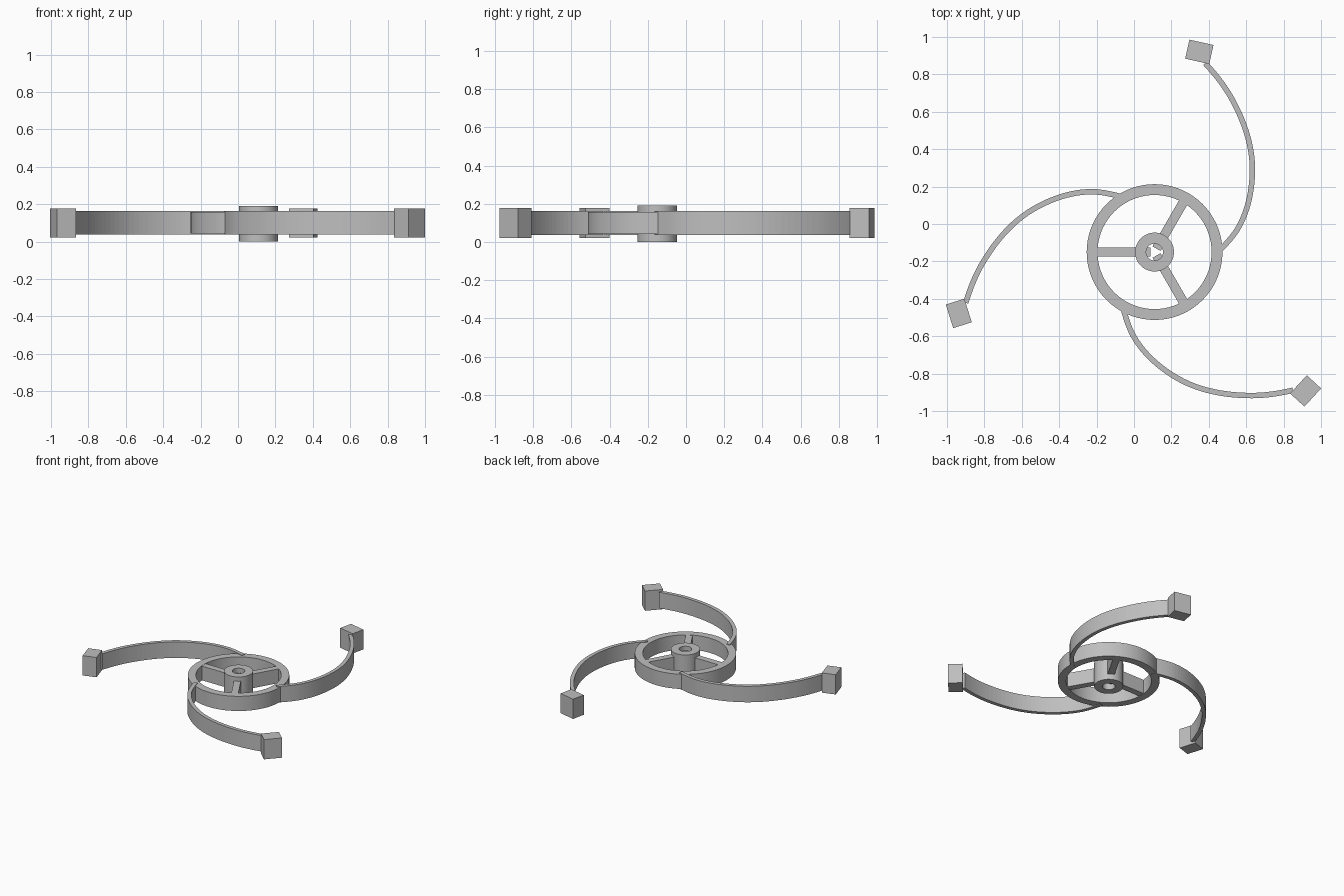
import bpy, bmesh, math
from mathutils import Vector, Matrix
from mathutils.geometry import interpolate_bezier

cube = bpy.data.objects.get("Cube")
if cube:
    bpy.data.objects.remove(cube, do_unlink=True)

CENTRE = Vector((0.11, -0.15, 0))
THIRD = math.tau / 3

grey = bpy.data.materials.new("plain_grey")
grey.use_nodes = True
colour = (0.52, 0.52, 0.52, 1)
grey.diffuse_color = colour
grey.node_tree.nodes["Principled BSDF"].inputs["Base Color"].default_value = colour


def finish(name, bm, turn=0.0):
    """Turn the part about the hub axis and add it to the scene."""
    bmesh.ops.recalc_face_normals(bm, faces=bm.faces)
    bm.transform(Matrix.Translation(CENTRE) @ Matrix.Rotation(turn, 4, "Z"))
    mesh = bpy.data.meshes.new(name)
    bm.to_mesh(mesh)
    bm.free()
    mesh.materials.append(grey)
    obj = bpy.data.objects.new(name, mesh)
    bpy.context.collection.objects.link(obj)
    return obj


def sweep(sections, closed):
    """Join four-cornered cross-sections into a solid."""
    bm = bmesh.new()
    rings = [[bm.verts.new(p) for p in s] for s in sections]
    pairs = list(zip(rings, rings[1:]))
    if closed:
        pairs.append((rings[-1], rings[0]))
    else:
        bm.faces.new(rings[0])
        bm.faces.new(rings[-1])
    for a, b in pairs:
        for i in range(4):
            j = (i + 1) % 4
            bm.faces.new((a[i], a[j], b[j], b[i]))
    return bm


def section(inner, outer, low, high):
    return [(*inner, low), (*outer, low), (*outer, high), (*inner, high)]


def direction(angle):
    return Vector((math.cos(angle), math.sin(angle)))


def tube(name, r_in, r_out, low, high, sides):
    dirs = [direction(math.tau * i / sides) for i in range(sides)]
    obj = finish(name, sweep([section(d * r_in, d * r_out, low, high) for d in dirs], True))
    bpy.ops.object.select_all(action="DESELECT")
    obj.select_set(True)
    bpy.context.view_layer.objects.active = obj
    bpy.ops.object.shade_smooth_by_angle(angle=math.radians(30))


def box(name, size, centre, turn):
    bm = bmesh.new()
    bmesh.ops.create_cube(bm, size=1)
    bmesh.ops.scale(bm, vec=size, verts=bm.verts)
    bmesh.ops.translate(bm, vec=centre, verts=bm.verts)
    finish(name, bm, turn)


def arm_path(steps=12):
    """Centreline points and side directions of one curved arm."""
    knots = [((0.335, -0.005), 46), ((0.448, 0.131), 60), ((0.523, 0.444), 90),
             ((0.405, 0.833), 120), ((0.270, 1.010), 133)]
    path = []
    for (p, a), (q, b) in zip(knots, knots[1:]):
        p, q = Vector(p), Vector(q)
        reach = (q - p).length / 3
        h1 = p + direction(math.radians(a)) * reach
        h2 = q - direction(math.radians(b)) * reach
        path += interpolate_bezier(p, h1, h2, q, steps + 1)[:-1]
    path.append(q)
    result = []
    for i, p in enumerate(path):
        t = (path[min(i + 1, len(path) - 1)] - path[max(i - 1, 0)]).normalized()
        result.append((p, Vector((t.y, -t.x))))
    return result


# Hub and rim
tube("hub", 0.045, 0.104, 0.0, 0.19, 48)
tube("rim", 0.305, 0.363, 0.042, 0.158, 72)

# Spokes, curved arms and end blocks
arm = arm_path()
for k, label in enumerate(("back", "right", "front")):
    turn = k * THIRD
    box("spoke_" + label, (0.30, 0.05, 0.112), (0.171, 0, 0.1), turn + THIRD / 2)
    strip = [section(p - n * 0.0145, p + n * 0.0145, 0.037, 0.163) for p, n in arm]
    finish("arm_" + label, sweep(strip, False), turn)
    box("end_block_" + label, (0.104, 0.132, 0.156), (1.097, 0, 0.099),
        turn + math.radians(77.4))
